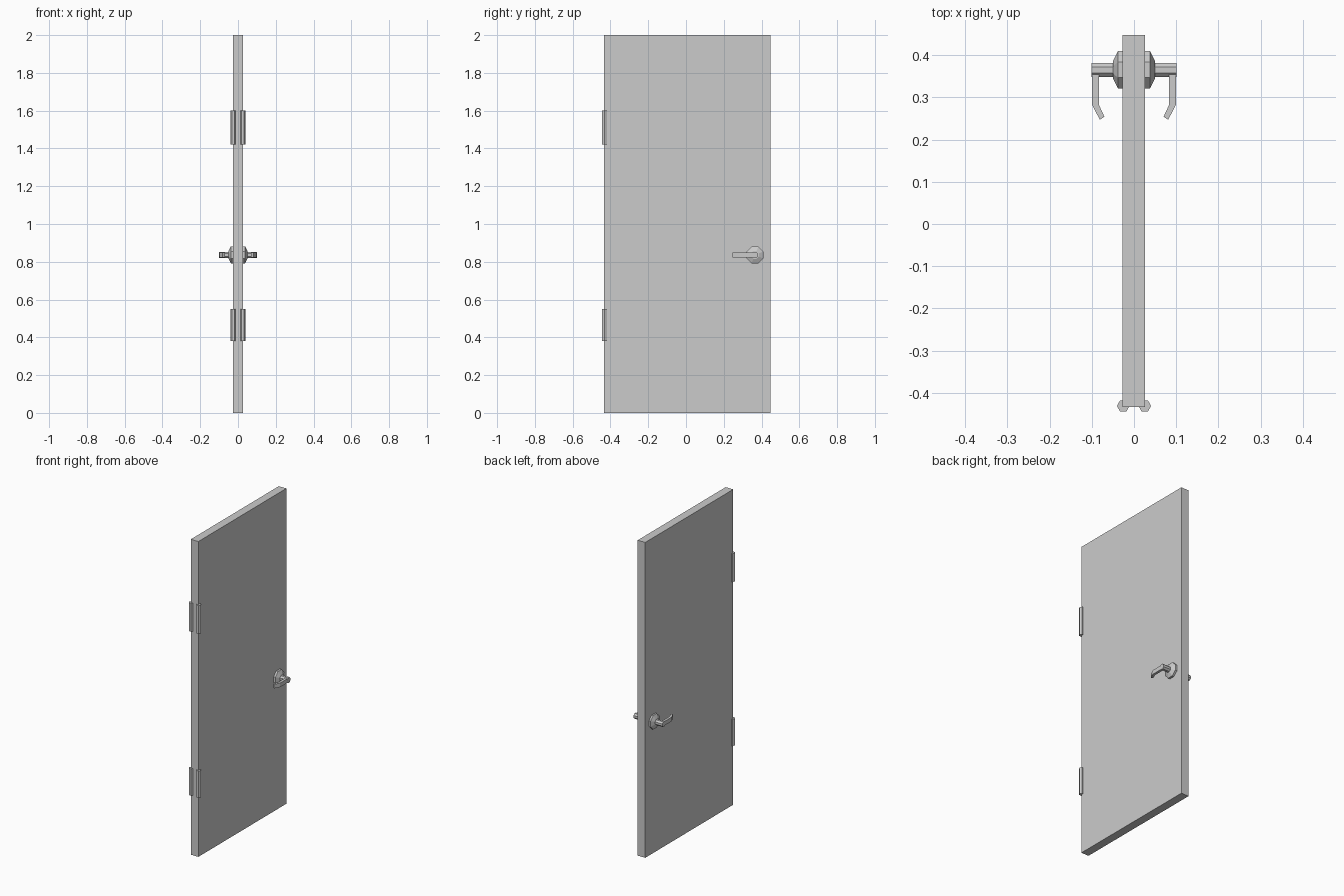
import bpy, bmesh, math
from mathutils import Vector

if "Cube" in bpy.data.objects:
    bpy.data.objects.remove(bpy.data.objects["Cube"])


def make_object(name, bm):
    bmesh.ops.recalc_face_normals(bm, faces=bm.faces)
    mesh = bpy.data.meshes.new(name)
    bm.to_mesh(mesh)
    bm.free()
    obj = bpy.data.objects.new(name, mesh)
    bpy.context.collection.objects.link(obj)
    return obj


def loft(name, rings):
    """Skin a list of equal-length vertex rings and cap both ends."""
    bm = bmesh.new()
    loops = [[bm.verts.new(p) for p in ring] for ring in rings]
    n = len(loops[0])
    for a, b in zip(loops, loops[1:]):
        for i in range(n):
            j = (i + 1) % n
            bm.faces.new((a[i], a[j], b[j], b[i]))
    bm.faces.new(loops[0])
    bm.faces.new(loops[-1])
    return make_object(name, bm)


def ring_x(x, r, sides, turn=0.0):
    """Polygon ring around the handle axis at a given x."""
    angles = [math.tau * (i + turn) / sides for i in range(sides)]
    return [Vector((x, HANDLE_Y + r * math.cos(a), HANDLE_Z + r * math.sin(a)))
            for a in angles]


HANDLE_Y, HANDLE_Z = 0.365, 0.836

# Door slab
bm = bmesh.new()
bmesh.ops.create_cube(bm, size=1)
for v in bm.verts:
    v.co = (v.co.x * 0.053 - 0.001, v.co.y * 0.882 + 0.007, v.co.z * 2 + 1)
make_object("door_slab", bm)

for side, label in ((-1, "left"), (1, "right")):
    # Hexagonal hinge barrels
    for z0, z1, level in ((0.38, 0.55, "lower"), (1.42, 1.60, "upper")):
        hexagon = [(side * 0.0255 + 0.015 * math.cos(i * math.tau / 6),
                    -0.431 + 0.015 * math.sin(i * math.tau / 6)) for i in range(6)]
        loft(f"{level}_hinge_{label}", [[(x, y, z) for x, y in hexagon] for z in (z0, z1)])

    # Bevelled octagonal rose
    loft(f"handle_rose_{label}", [ring_x(side * x, r, 8, 0.5) for x, r in
                                  ((0.02, 0.048), (0.038, 0.048), (0.05, 0.022))])

    # Handle spindle
    loft(f"handle_spindle_{label}", [ring_x(side * x, 0.018, 8, 0.5) for x in (0.045, 0.101)])

    # Lever with inward bent tip: (outer x, inner x, outer y, inner y)
    path = ((0.099, 0.083, 0.365, 0.365), (0.099, 0.083, 0.282, 0.282),
            (0.081, 0.070, 0.247, 0.254))
    h = 0.013
    loft(f"handle_lever_{label}", [[
        (side * xo, yo, HANDLE_Z - h), (side * xi, yi, HANDLE_Z - h),
        (side * xi, yi, HANDLE_Z + h), (side * xo, yo, HANDLE_Z + h)]
        for xo, xi, yo, yi in path])
